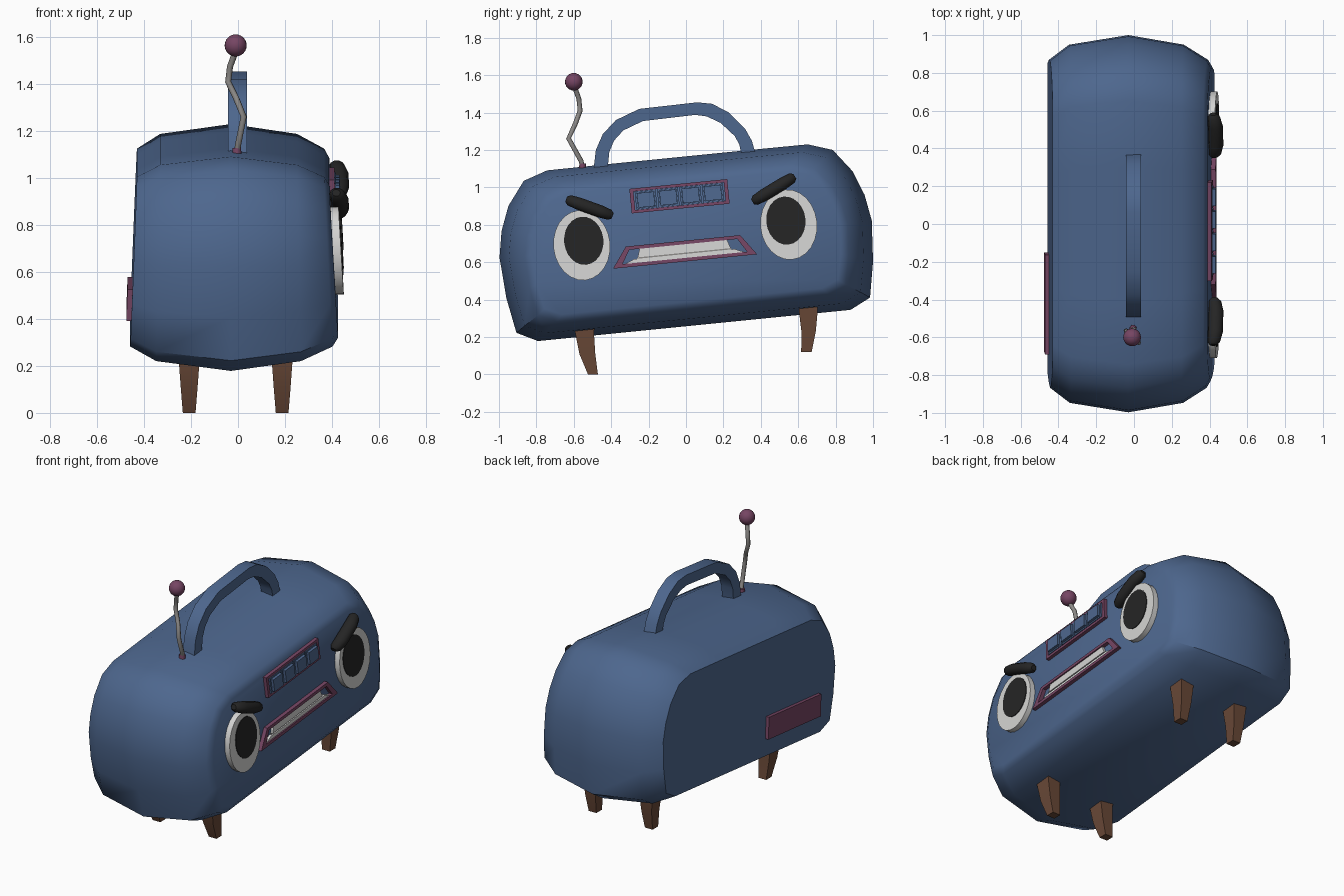
import bpy, bmesh, math
from mathutils import Matrix, Vector

if "Cube" in bpy.data.objects:
    bpy.data.objects.remove(bpy.data.objects["Cube"])

TILT = Matrix.Translation((0, 0, 0.705)) @ Matrix.Rotation(math.radians(5.7), 4, 'X')


def material(name, rgb):
    m = bpy.data.materials.new(name)
    m.diffuse_color = (*rgb, 1)
    m.use_nodes = True
    m.node_tree.nodes["Principled BSDF"].inputs["Base Color"].default_value = m.diffuse_color
    return m


BLUE = material("blue", (0.075, 0.135, 0.27))
PINK = material("plum", (0.18, 0.06, 0.125))
WHITE = material("off_white", (0.66, 0.66, 0.65))
BLACK = material("black", (0.018, 0.018, 0.018))
BROWN = material("brown_wood", (0.14, 0.065, 0.038))
GREY = material("metal_grey", (0.26, 0.25, 0.24))


def loft(name, rings, mat, closed=False, smooth=None, tilt=False):
    """Skin a row of equal-length point rings; cap the ends unless closed."""
    bm = bmesh.new()
    loops = [[bm.verts.new(p) for p in r] for r in rings]
    n = len(rings[0])
    pairs = list(zip(loops, loops[1:])) + ([(loops[-1], loops[0])] if closed else [])
    for a, b in pairs:
        for i in range(n):
            j = (i + 1) % n
            bm.faces.new((a[i], a[j], b[j], b[i]))
    if not closed:
        bm.faces.new(loops[0])
        bm.faces.new(loops[-1])
    bmesh.ops.recalc_face_normals(bm, faces=bm.faces)
    if tilt:
        bm.transform(TILT)
    me = bpy.data.meshes.new(name)
    bm.to_mesh(me)
    bm.free()
    me.materials.append(mat)
    ob = bpy.data.objects.new(name, me)
    bpy.context.collection.objects.link(ob)
    if smooth:
        shade(ob, smooth)
    return ob


def shade(ob, angle):
    bpy.ops.object.select_all(action='DESELECT')
    ob.select_set(True)
    bpy.context.view_layer.objects.active = ob
    bpy.ops.object.shade_smooth_by_angle(angle=math.radians(angle))


def on_face(u, w, d):
    """Point on the leaning speaker face, d out from its surface."""
    return (0.408 - 0.06 * w + d, u, w)


def plate(name, pts, d0, d1, mat, smooth=None):
    return loft(name, [[on_face(u, w, d) for u, w in pts] for d in (d0, d1)], mat, smooth=smooth, tilt=True)


def frame(name, outer, inner, d0, d1, mat):
    return loft(name, [[on_face(u, w, d) for u, w in pts] for pts, d in
                       ((outer, d0), (outer, d1), (inner, d1), (inner, d0))], mat, closed=True, tilt=True)


def rect(u, w, hu, hw):
    return [(u - hu, w - hw), (u + hu, w - hw), (u + hu, w + hw), (u - hu, w + hw)]


def ellipse(u, w, ru, rw, n=24):
    return [(u + ru * math.cos(2 * math.pi * i / n), w + rw * math.sin(2 * math.pi * i / n)) for i in range(n)]


# Body: rounded outline lofted along x
half = [(0.35, 0.459), (0.70, 0.458), (0.83, 0.415), (0.925, 0.29), (0.975, 0.16), (1.0, 0.02),
        (0.985, -0.20), (0.95, -0.39), (0.84, -0.445)]
outline = half + [(-u, w) for u, w in reversed(half)]
sections = [(-0.445, 0.04, 0.87, 0.79), (-0.34, 0.02, 0.95, 0.915), (-0.03, 0, 1, 1),
            (0.26, -0.02, 0.95, 0.915), (0.385, -0.05, 0.87, 0.79), (0.408, -0.06, 0.83, 0.71)]
loft("body", [[(x + k * w * sw, u * su, w * sw) for u, w in outline] for x, k, su, sw in sections],
     BLUE, smooth=45, tilt=True)

# Back label plate
loft("back_plate", [[(x + 0.04 * w, u, w) for u, w in rect(-0.44, -0.177, 0.265, 0.068)]
                    for x in (-0.44, -0.466)], PINK, tilt=True)

# Eyes, pupils and angry brows, mirrored left to right
for s, side in ((-1, "left"), (1, "right")):
    plate(side + "_eye", ellipse(s * 0.556, 0.041, 0.152, 0.188), -0.02, 0.034, WHITE, 40)
    plate(side + "_pupil", ellipse(s * 0.543, 0.064, 0.105, 0.129), 0.03, 0.038, BLACK, 40)
    a = math.radians(25.5)
    rings = []
    for t, r in ((-0.132, 0.45), (-0.115, 0.85), (-0.06, 1), (0.06, 1), (0.115, 0.85), (0.132, 0.45)):
        ring = []
        for i in range(10):
            b = 2 * math.pi * i / 10
            v = 0.035 * r * math.sin(b)
            ring.append(on_face(s * (0.495 + t * math.cos(a) - v * math.sin(a)),
                                0.238 + t * math.sin(a) + v * math.cos(a),
                                0.042 - 0.8 * t * t + 0.039 * r * math.cos(b)))
        rings.append(ring)
    loft(side + "_brow", rings, BLACK, smooth=40, tilt=True)

# Button panel
frame("button_frame", rect(-0.01, 0.25, 0.263, 0.066), rect(-0.01, 0.25, 0.243, 0.05), -0.02, 0.022, PINK)
for i in range(4):
    u = -0.01 + (i - 1.5) * 0.12
    frame("button_rim_%d" % (i + 1), rect(u, 0.25, 0.056, 0.049), rect(u, 0.25, 0.046, 0.04), -0.02, 0.026, BLUE)
    plate("button_%d" % (i + 1), rect(u, 0.25, 0.045, 0.039), -0.02, 0.042, BLUE)


# Mouth
def trapezoid(bottom, top, w0, w1):
    c = -0.015
    return [(c - bottom, w0), (c + bottom, w0), (c + top, w1), (c - top, w1)]


frame("mouth_frame", trapezoid(0.387, 0.307, -0.10, 0.011), trapezoid(0.335, 0.29, -0.081, -0.008),
      -0.02, 0.024, PINK)
plate("upper_teeth", trapezoid(0.25, 0.235, -0.053, -0.008), -0.02, 0.016, WHITE)
plate("teeth_gap", trapezoid(0.255, 0.25, -0.061, -0.051), -0.02, 0.008, GREY)
plate("lower_teeth", trapezoid(0.32, 0.27, -0.081, -0.060), -0.02, 0.016, WHITE)

# Carry handle: flat bar swept along an arch
outer = [(-0.495, 1.09), (-0.482, 1.20), (-0.445, 1.285), (-0.375, 1.36), (-0.25, 1.42), (0.06, 1.455),
         (0.14, 1.447), (0.23, 1.40), (0.315, 1.315), (0.352, 1.25), (0.375, 1.17)]
inner = [(-0.42, 1.09), (-0.41, 1.19), (-0.385, 1.25), (-0.335, 1.305), (-0.23, 1.355), (0.05, 1.388),
         (0.11, 1.38), (0.185, 1.345), (0.26, 1.275), (0.285, 1.23), (0.30, 1.16)]
loft("carry_handle", [[(-0.042, *o), (0.038, *o), (0.038, *i), (-0.042, *i)] for o, i in zip(outer, inner)],
     BLUE, smooth=35)

# Bent antenna with base and ball
path = [(-0.005, -0.553, 1.10), (0, -0.56, 1.14), (0.024, -0.628, 1.262), (-0.008, -0.592, 1.34),
        (-0.042, -0.566, 1.41), (-0.034, -0.573, 1.475), (-0.01, -0.597, 1.54)]
rings = []
for k, p in enumerate(path):
    d = (Vector(path[min(k + 1, 6)]) - Vector(path[max(k - 1, 0)])).normalized()
    side = Vector((1, 0, 0)).cross(d).normalized()
    up = d.cross(side)
    rings.append([Vector(p) + 0.013 * (side * math.cos(i * math.pi / 4) + up * math.sin(i * math.pi / 4))
                  for i in range(8)])
loft("antenna_rod", rings, GREY, smooth=50)
loft("antenna_base", [[(-0.005 + r * math.cos(i * math.pi / 5), -0.553 + r * math.sin(i * math.pi / 5), z)
                       for i in range(10)] for z, r in ((1.08, 0.021), (1.128, 0.018))], PINK, smooth=40)
bpy.ops.mesh.primitive_uv_sphere_add(segments=20, ring_count=12, radius=0.047, location=(-0.01, -0.6, 1.565))
ball = bpy.context.object
ball.name = "antenna_ball"
ball.data.materials.append(PINK)
shade(ball, 60)

# Four bent, tapered legs: (half width, y back, y front, z)
legs = {"front": [(0.047, -0.60, -0.485, 0.30), (0.044, -0.592, -0.492, 0.22),
                  (0.036, -0.57, -0.485, 0.11), (0.027, -0.524, -0.471, 0.0)],
        "rear": [(0.047, 0.60, 0.705, 0.40), (0.044, 0.605, 0.703, 0.33),
                 (0.036, 0.617, 0.694, 0.23), (0.027, 0.616, 0.672, 0.12)]}
for end, rows in legs.items():
    for s, side in ((-1, "left"), (1, "right")):
        cx = -0.01 + s * 0.198
        loft("%s_%s_leg" % (end, side), [[(cx - h, y0, z), (cx + h, y0, z), (cx + h, y1, z), (cx - h, y1, z)]
                                         for h, y0, y1, z in rows], BROWN, smooth=30)
